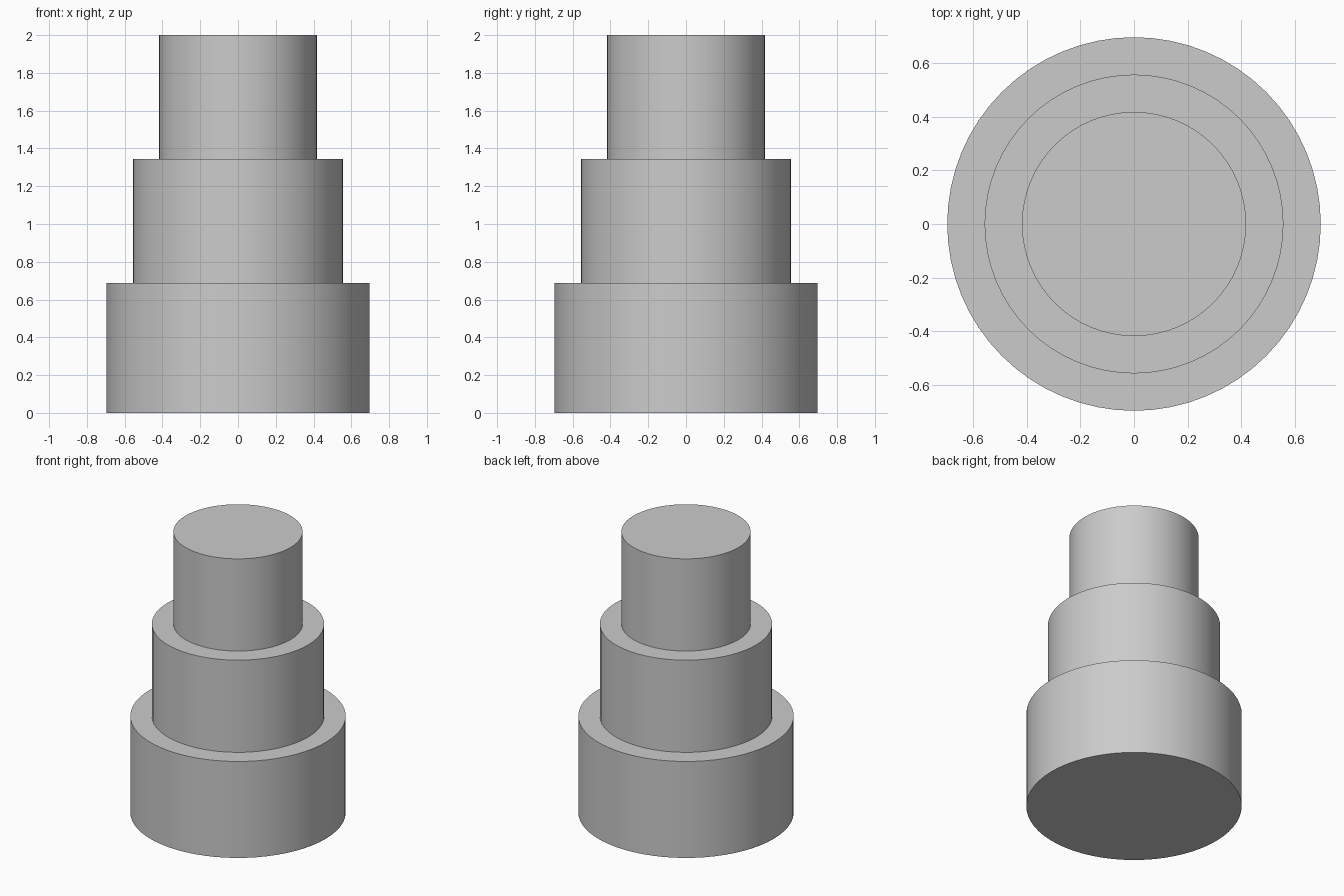
import bpy
import math

if "Cube" in bpy.data.objects:
    bpy.data.objects.remove(bpy.data.objects["Cube"])


def tier(name, radius, bottom, top):
    bpy.ops.mesh.primitive_cylinder_add(
        vertices=64, radius=radius, depth=top - bottom,
        location=(0, 0, (bottom + top) / 2))
    obj = bpy.context.object
    obj.name = name
    bpy.ops.object.shade_smooth_by_angle(angle=math.radians(30))
    return obj


# Three stacked tiers, each sunk slightly into the one below
height, overlap = 0.687, 0.0305
for i, (name, radius) in enumerate([("bottom_tier", 0.695),
                                    ("middle_tier", 0.556),
                                    ("top_tier", 0.417)]):
    base = i * (height - overlap)
    tier(name, radius, base, base + height)
